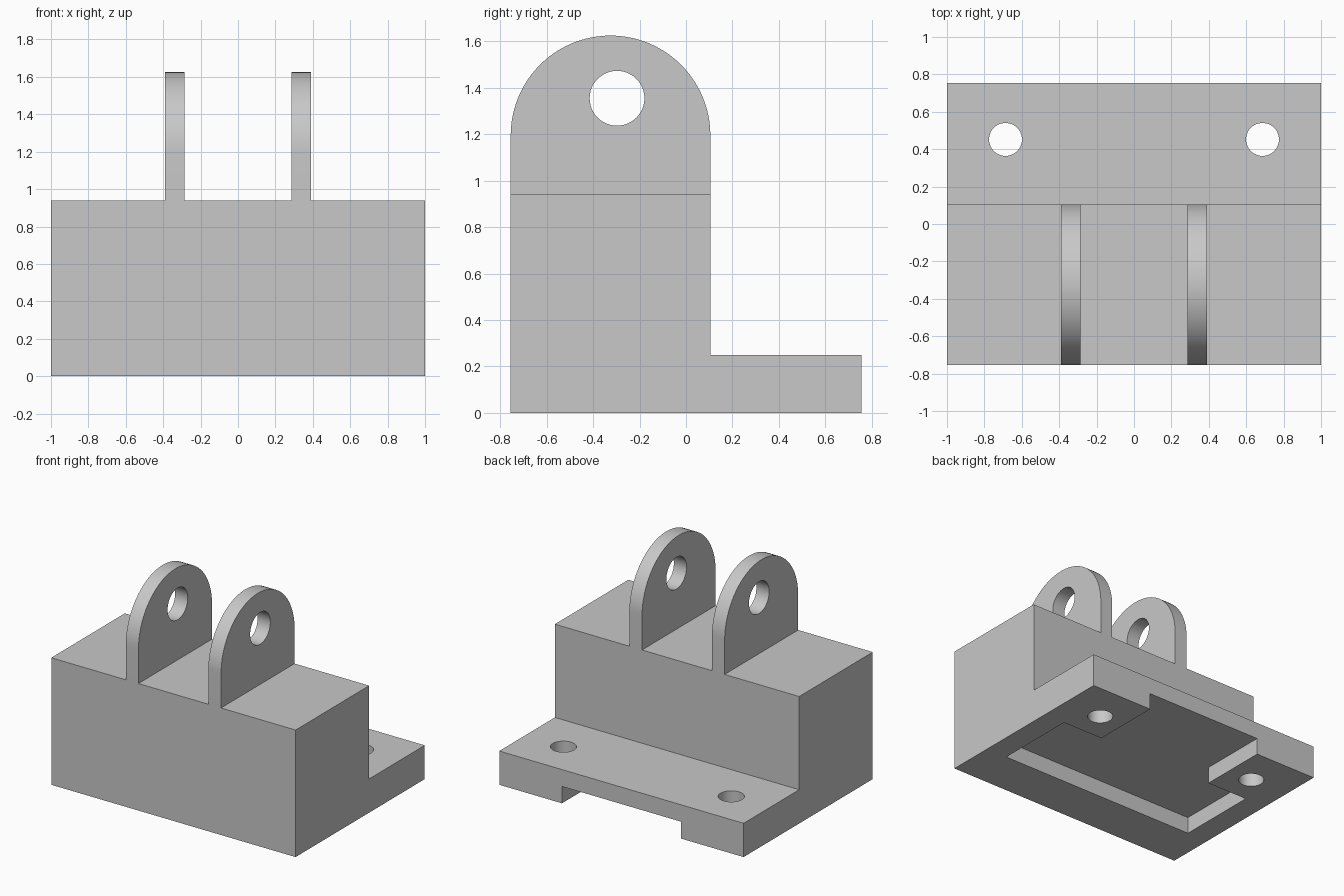
import bpy
import bmesh
from math import sin, cos, pi, radians
from mathutils import Vector

if "Cube" in bpy.data.objects:
    bpy.data.objects.remove(bpy.data.objects["Cube"])

grey = bpy.data.materials.new("plain grey")
grey.use_nodes = True
GREY = (0.58, 0.58, 0.58, 1)
grey.diffuse_color = GREY
grey.node_tree.nodes["Principled BSDF"].inputs["Base Color"].default_value = GREY


def prism(name, outline, axis, low, high):
    """Extrude a closed outline along x (outline in y, z) or z (outline in x, y)."""
    bm = bmesh.new()
    place = (lambda a, b: (low, a, b)) if axis == "x" else (lambda a, b: (a, b, low))
    face = bm.faces.new([bm.verts.new(place(a, b)) for a, b in outline])
    step = Vector((high - low, 0, 0)) if axis == "x" else Vector((0, 0, high - low))
    top = bmesh.ops.extrude_face_region(bm, geom=[face])["geom"]
    bmesh.ops.translate(bm, vec=step, verts=[v for v in top if isinstance(v, bmesh.types.BMVert)])
    bmesh.ops.recalc_face_normals(bm, faces=bm.faces)
    mesh = bpy.data.meshes.new(name)
    bm.to_mesh(mesh)
    bm.free()
    mesh.materials.append(grey)
    obj = bpy.data.objects.new(name, mesh)
    bpy.context.collection.objects.link(obj)
    return obj


def arc(centre, radius, start, end, count):
    return [(centre[0] + radius * cos(start + (end - start) * i / count),
             centre[1] + radius * sin(start + (end - start) * i / count))
            for i in range(count + 1)]


def circle(centre, radius):
    return arc(centre, radius, 0, 2 * pi, 48)[:-1]


def carve(obj, cutters):
    """Subtract the cutters, bake the result and shade the round walls smooth."""
    for cutter in cutters:
        cutter.hide_render = True
        mod = obj.modifiers.new("cut", "BOOLEAN")
        mod.operation = "DIFFERENCE"
        mod.solver = "EXACT"
        mod.object = cutter
    bpy.context.view_layer.update()
    baked = bpy.data.meshes.new_from_object(
        obj.evaluated_get(bpy.context.evaluated_depsgraph_get()))
    obj.modifiers.clear()
    obj.data = baked
    for cutter in cutters:
        bpy.data.objects.remove(cutter)
    bpy.ops.object.select_all(action="DESELECT")
    obj.select_set(True)
    bpy.context.view_layer.objects.active = obj
    bpy.ops.object.shade_smooth_by_angle(angle=radians(30))


FRONT, STEP, BACK = -0.755, 0.105, 0.755
BODY_TOP, FLANGE_TOP = 0.94, 0.25

# Block with rear flange
base = prism("base_block",
             [(FRONT, 0), (BACK, 0), (BACK, FLANGE_TOP), (STEP, FLANGE_TOP),
              (STEP, BODY_TOP), (FRONT, BODY_TOP)], "x", -1, 1)

# Underside pocket, open at the back between the two bolt pads
half = [(0.826, -0.40), (0.826, 0.226), (0.487, 0.226), (0.487, 1)]
pocket = prism("pocket_cutter", half + [(-x, y) for x, y in reversed(half)],
               "z", -0.2, 0.125)
bolt_holes = [prism("bolt_hole_cutter", circle((side * 0.687, 0.452), 0.088), "z", -0.3, 0.5)
              for side in (-1, 1)]
carve(base, [pocket] + bolt_holes)

# Two round-topped lugs with pin holes
centre, radius = ((FRONT + STEP) / 2, 1.195), (STEP - FRONT) / 2
lug_outline = [(FRONT, BODY_TOP), (STEP, BODY_TOP)] + arc(centre, radius, 0, pi, 48)
for name, x in (("right_lug", -0.338), ("left_lug", 0.338)):
    lug = prism(name, lug_outline, "x", x - 0.052, x + 0.052)
    pin = prism("pin_hole_cutter", circle((-0.297, 1.355), 0.118), "x", x - 0.2, x + 0.2)
    carve(lug, [pin])
